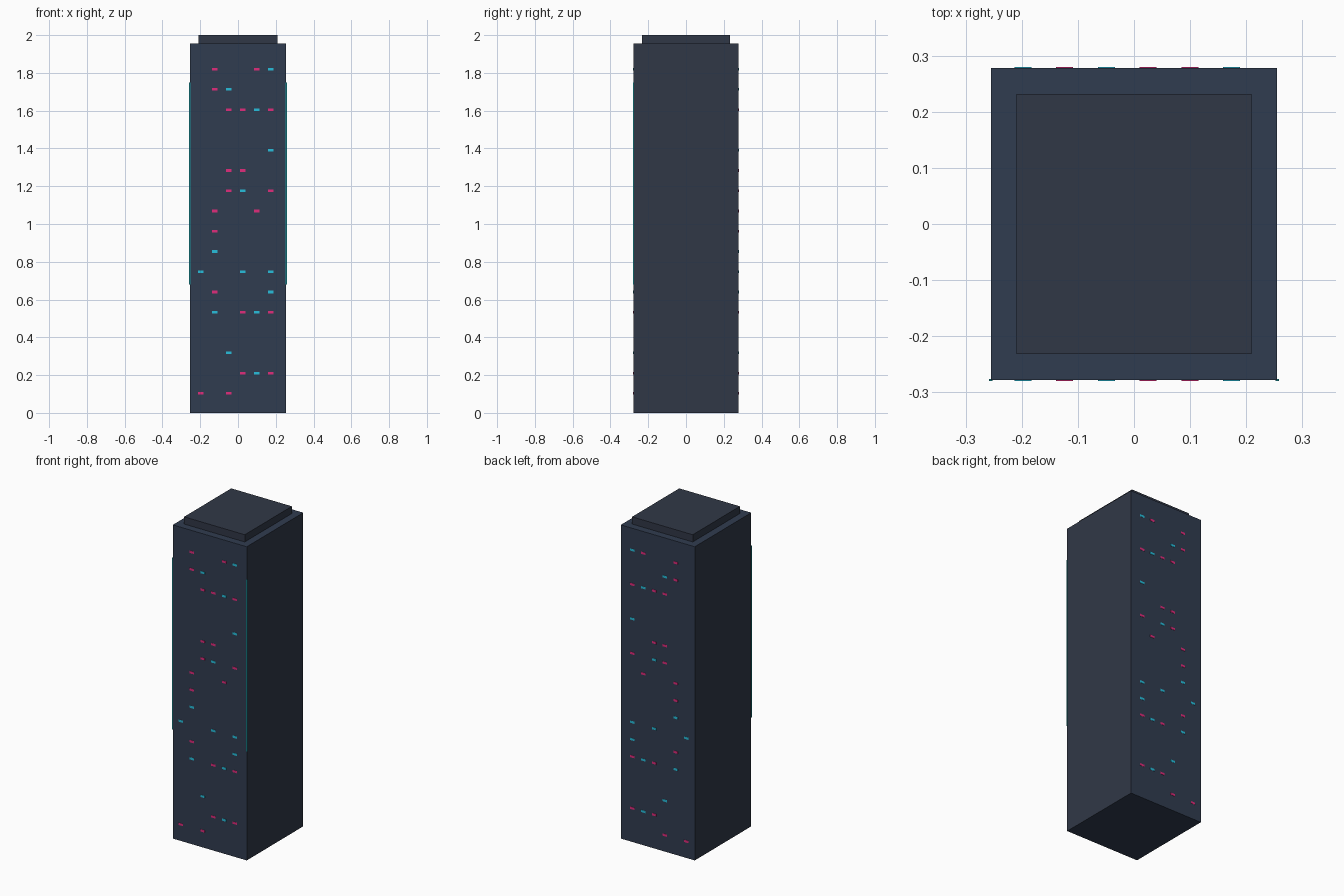
import bpy
import bmesh
from mathutils import Matrix

if "Cube" in bpy.data.objects:
    bpy.data.objects.remove(bpy.data.objects["Cube"])


def material(name, rgb):
    m = bpy.data.materials.new(name)
    m.diffuse_color = (*rgb, 1)
    m.use_nodes = True
    m.node_tree.nodes["Principled BSDF"].inputs["Base Color"].default_value = m.diffuse_color
    return m


BLUE = material("blue_wall", (0.030, 0.045, 0.080))
GREY = material("grey_wall", (0.030, 0.039, 0.062))
PINK = material("pink_light", (0.75, 0.025, 0.20))
CYAN = material("cyan_light", (0.02, 0.52, 0.72))
TEAL = material("teal_strip", (0.01, 0.30, 0.34))


def boxes(name, items, mats):
    """One object made of boxes: each item is (centre, size, material index)."""
    bm = bmesh.new()
    for centre, size, index in items:
        mat = Matrix.Translation(centre) @ Matrix.Diagonal((*size, 1))
        before = set(bm.faces)
        bmesh.ops.create_cube(bm, size=1, matrix=mat)
        for f in set(bm.faces) - before:
            f.material_index = index
    mesh = bpy.data.meshes.new(name)
    bm.to_mesh(mesh)
    bm.free()
    for m in mats:
        mesh.materials.append(m)
    ob = bpy.data.objects.new(name, mesh)
    bpy.context.collection.objects.link(ob)
    return ob


W, D, H = 0.51, 0.556, 1.955

# Tower block with greyer blank side walls
tower = boxes("tower_body", [((0, 0, H / 2), (W, D, H), 0)], [BLUE, GREY])
for p in tower.data.polygons:
    if abs(p.normal.x) > 0.9:
        p.material_index = 1

# Roof slab
boxes("roof_slab", [((0, 0, (H + 2) / 2), (0.418, 0.464, 2 - H), 0)], [GREY])

# Lit windows, top row first: m = pink, c = cyan; same layout front and back
ROWS = [".m..mc", ".mc...", "..mmcm", "......", ".....c", "..mm..",
        "..mc.m", ".m..m.", ".m....", ".c....", "c..c.c", ".m...c",
        ".c.mcm", "......", "..c...", "...mcm", "m.m..."]
for side, name in ((-1, "front_windows"), (1, "back_windows")):
    items = []
    for r, row in enumerate(ROWS):
        for c, ch in enumerate(row):
            if ch != ".":
                pos = (-0.198 + 0.0744 * c, side * D / 2, 1.82 - 0.1073 * r)
                items.append((pos, (0.030, 0.003, 0.014), "mc".index(ch)))
    boxes(name, items, [PINK, CYAN])

# Thin glowing strips on the two front corners
for side, name in ((-1, "left_corner_strip"), (1, "right_corner_strip")):
    boxes(name, [((side * 0.2555, -D / 2, 1.215), (0.006, 0.003, 1.07), 0)], [TEAL])
